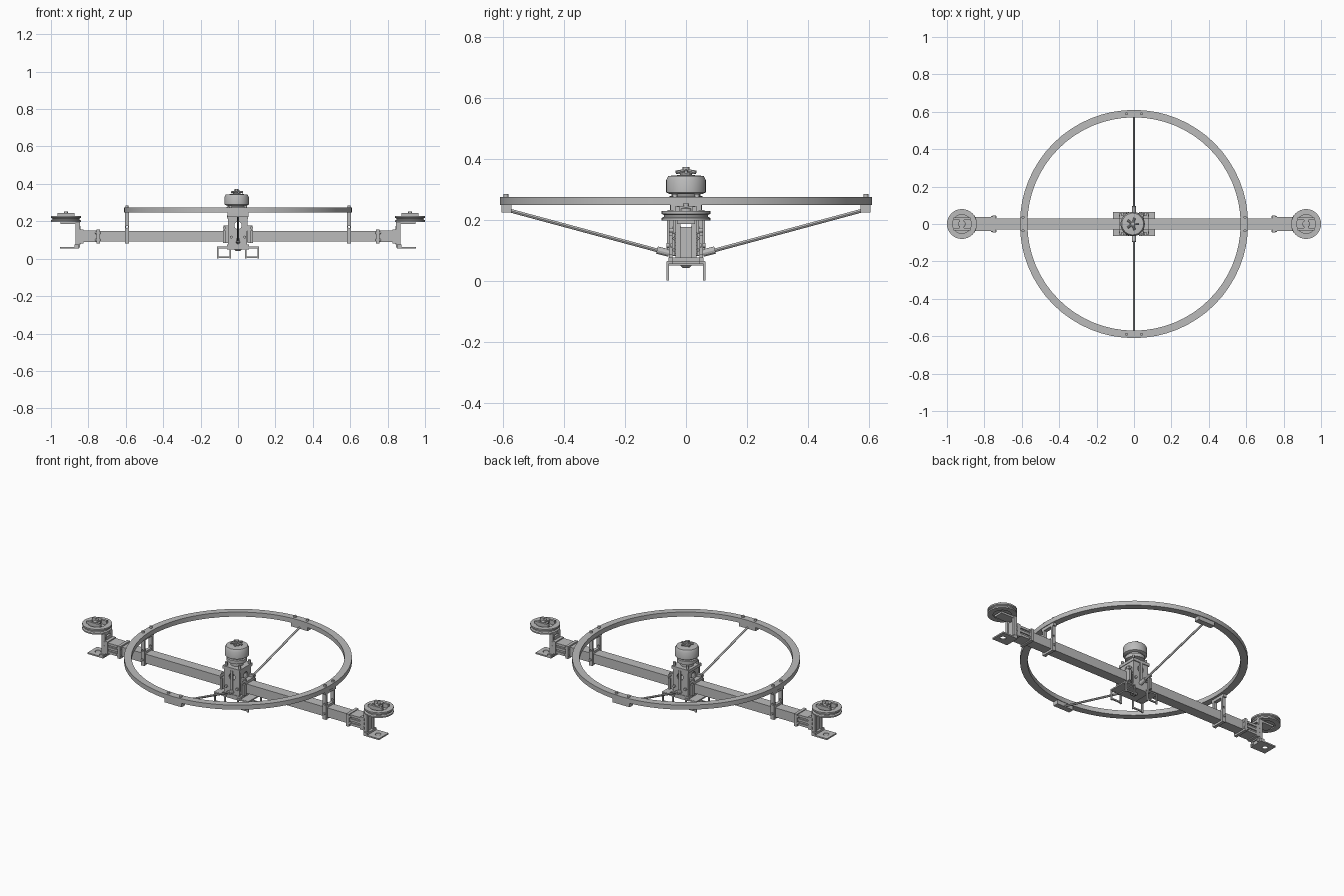
import bpy, bmesh
from math import pi, cos, sin
from mathutils import Vector

cube = bpy.data.objects.get("Cube")
if cube:
    bpy.data.objects.remove(cube)

grey = bpy.data.materials.new("machined_grey")
grey.use_nodes = True
COLOUR = (0.5, 0.5, 0.5, 1)
grey.diffuse_color = COLOUR
grey.node_tree.nodes["Principled BSDF"].inputs["Base Color"].default_value = COLOUR


def add(name, bm):
    bmesh.ops.recalc_face_normals(bm, faces=bm.faces)
    me = bpy.data.meshes.new(name)
    bm.to_mesh(me)
    bm.free()
    me.materials.append(grey)
    ob = bpy.data.objects.new(name, me)
    bpy.context.collection.objects.link(ob)
    return ob


def box(name, x, y, z):
    """Box from (min, max) ranges on each axis."""
    bm = bmesh.new()
    bmesh.ops.create_cube(bm, size=1)
    for v in bm.verts:
        v.co = [(a + b) / 2 + c * (b - a) for (a, b), c in zip((x, y, z), v.co)]
    return add(name, bm)


def rod(name, a, b, r, sides=12):
    """Cylinder between two points."""
    a, b = Vector(a), Vector(b)
    bm = bmesh.new()
    bmesh.ops.create_cone(bm, cap_ends=True, segments=sides, radius1=r, radius2=r, depth=(b - a).length)
    ob = add(name, bm)
    ob.location = (a + b) / 2
    ob.rotation_mode = 'QUATERNION'
    ob.rotation_quaternion = (b - a).to_track_quat('Z', 'Y')
    return ob


def lathe(name, profile, centre=(0, 0), sides=32, closed=False):
    """Revolve (radius, height) points about a vertical axis."""
    bm = bmesh.new()
    rings = [[bm.verts.new((centre[0] + r * cos(2 * pi * i / sides),
                            centre[1] + r * sin(2 * pi * i / sides), z))
              for i in range(sides)] for r, z in profile]
    pairs = list(zip(rings, rings[1:]))
    if closed:
        pairs.append((rings[-1], rings[0]))
    else:
        bm.faces.new(rings[0])
        bm.faces.new(rings[-1])
    for lo, hi in pairs:
        for i in range(sides):
            j = (i + 1) % sides
            bm.faces.new((lo[i], lo[j], hi[j], hi[i]))
    return add(name, bm)


def drill(ob, a, b, r):
    """Cut a round hole through a part."""
    cutter = rod("hole_cutter", a, b, r, 20)
    cutter.hide_render = True
    mod = ob.modifiers.new("hole", 'BOOLEAN')
    mod.operation, mod.object, mod.solver = 'DIFFERENCE', cutter, 'EXACT'
    bpy.context.view_layer.update()
    me = bpy.data.meshes.new_from_object(ob.evaluated_get(bpy.context.evaluated_depsgraph_get()))
    ob.modifiers.clear()
    ob.data = me
    bpy.data.objects.remove(cutter)


def span(s, a, b):
    return tuple(sorted((s * a, s * b)))


# Main beam and guard ring
box("main_beam", (-0.76, 0.76), (-0.03, 0.03), (0.092, 0.147))
lathe("guard_ring", [(0.57, 0.247), (0.61, 0.247), (0.61, 0.274), (0.57, 0.274)], sides=64, closed=True)

for s in (-1, 1):
    # Ring struts straddling the beam
    for t in (-1, 1):
        plate = box("ring_strut_plate", span(s, 0.583, 0.605), span(t, 0.03, 0.042), (0.08, 0.247))
        drill(plate, (s * 0.594, t * 0.02, 0.17), (s * 0.594, t * 0.05, 0.17), 0.006)
        rod("strut_bolt", (s * 0.594, t * 0.036, 0.24), (s * 0.594, t * 0.036, 0.284), 0.008)
        rod("strut_side_bolt", (s * 0.594, t * 0.03, 0.115), (s * 0.594, t * 0.05, 0.115), 0.007)
    box("strut_bridge", span(s, 0.583, 0.605), (-0.05, 0.05), (0.23, 0.247))
    box("strut_cross_bar", span(s, 0.585, 0.603), (-0.035, 0.035), (0.147, 0.16))
    box("strut_base", span(s, 0.585, 0.603), (-0.035, 0.035), (0.08, 0.092))

    # Diagonal braces to the ring
    box("brace_block", (-0.055, 0.055), span(s, 0.572, 0.605), (0.223, 0.247))
    for x in (-0.04, 0.04):
        rod("brace_bolt", (x, s * 0.59, 0.24), (x, s * 0.59, 0.284), 0.008)
    rod("brace_rod", (0, s * 0.06, 0.09), (0, s * 0.59, 0.233), 0.006)
    rod("brace_socket", (0, s * 0.055, 0.09), (0, s * 0.095, 0.1), 0.012)

    # Clamp at each end of the beam
    box("clamp_flange", span(s, 0.738, 0.756), (-0.046, 0.046), (0.082, 0.155))
    box("clamp_end_flange", span(s, 0.825, 0.845), (-0.038, 0.038), (0.082, 0.157))
    for z in (0.088, 0.113, 0.137):
        box("clamp_bar", span(s, 0.75, 0.85), (-0.037, 0.037), (z, z + 0.014))
    box("clamp_core", span(s, 0.75, 0.85), (-0.03, 0.03), (0.092, 0.147))
    for t in (-1, 1):
        for z in (0.1, 0.138):
            rod("clamp_bolt", (s * 0.735, t * 0.038, z), (s * 0.765, t * 0.038, z), 0.006)

    # Upright bracket, lower tray and pulley arm
    for t in (-1, 1):
        box("bracket_upright", span(s, 0.845, 0.868), span(t, 0.018, 0.034), (0.06, 0.198))
    box("bracket_web", span(s, 0.843, 0.86), (-0.025, 0.025), (0.075, 0.175))
    tray = box("lower_tray", span(s, 0.85, 0.952), (-0.045, 0.045), (0.055, 0.063))
    drill(tray, (s * 0.915, 0, 0.04), (s * 0.915, 0, 0.08), 0.016)
    box("tray_lip", span(s, 0.85, 0.875), (-0.045, 0.045), (0.06, 0.075))
    box("pulley_arm", span(s, 0.845, 0.95), (-0.03, 0.03), (0.185, 0.197))

    # Grooved pulley
    lathe("pulley", [(0.05, 0.197), (0.08, 0.197), (0.08, 0.205), (0.072, 0.209), (0.072, 0.215),
                     (0.08, 0.219), (0.08, 0.228), (0.05, 0.228)], (s * 0.92, 0), closed=True)
    lathe("pulley_web", [(0.052, 0.203), (0.052, 0.219)], (s * 0.92, 0))
    lathe("pulley_hub", [(0.02, 0.185), (0.02, 0.236), (0.01, 0.24), (0.01, 0.252)], (s * 0.92, 0), 16)
    for t in (-1, 1):
        box("pulley_cap_bar", span(s, 0.875, 0.965), span(t, 0.022, 0.036), (0.215, 0.243))
    box("pulley_cap_bridge", span(s, 0.908, 0.932), (-0.03, 0.03), (0.225, 0.245))

    # Gearbox walls with bores
    wall = box("gearbox_face", (-0.053, 0.048), span(s, 0.045, 0.055), (0.06, 0.215))
    drill(wall, (0, s * 0.03, 0.178), (0, s * 0.07, 0.178), 0.02)
    side = box("gearbox_side", span(s, 0.042, 0.05), (-0.05, 0.05), (0.147, 0.215))
    drill(side, (s * 0.03, 0, 0.182), (s * 0.07, 0, 0.182), 0.018)

    # Beam saddle with ears
    for t in (-1, 1):
        box("saddle_cheek", span(s, 0.05, 0.078), span(t, 0.03, 0.045), (0.085, 0.178))
        box("saddle_ear", span(s, 0.066, 0.08), span(t, 0.04, 0.056), (0.085, 0.15))
        rod("saddle_bolt", (s * 0.072, t * 0.04, 0.165), (s * 0.072, t * 0.056, 0.165), 0.008)
        rod("gearbox_bolt", (s * 0.036, t * 0.05, 0.115), (s * 0.036, t * 0.064, 0.115), 0.008)

        # Open rectangular feet
        x, y = span(s, 0.038, 0.112), span(t, 0.056, 0.064)
        for z in (0.004, 0.055):
            box("foot_rail", x, y, (z, z + 0.008))
        for a in (0.038, 0.104):
            box("foot_post", span(s, a, a + 0.008), y, (0, 0.063))
    box("saddle_cap", span(s, 0.05, 0.078), (-0.045, 0.045), (0.147, 0.162))
    box("foot_plate", span(s, 0.035, 0.112), (-0.062, 0.062), (0.056, 0.064))
    box("front_gusset", (-0.006, 0.006), span(s, 0.05, 0.062), (0.085, 0.215))

box("base_plate", (-0.06, 0.06), (-0.058, 0.058), (0.05, 0.075))
lathe("base_boss", [(0.012, 0.042), (0.02, 0.05)], sides=16)
box("gearbox_lid", (-0.058, 0.053), (-0.06, 0.06), (0.215, 0.232))

# Motor and its mount
C = (-0.007, 0)
for sx in (-1, 1):
    for sy in (-1, 1):
        rod("motor_standoff", (sx * 0.043, sy * 0.045, 0.232), (sx * 0.043, sy * 0.045, 0.252), 0.008)
lathe("motor_base", [(0.035, 0.232), (0.035, 0.25), (0.055, 0.255), (0.055, 0.275), (0.048, 0.278), (0.048, 0.295)], C)
bell = lathe("motor_bell", [(0.055, 0.284), (0.065, 0.289), (0.065, 0.33), (0.058, 0.343), (0.02, 0.346)], C)
lathe("motor_shaft", [(0.02, 0.344), (0.02, 0.352), (0.011, 0.356), (0.011, 0.372)], C, 12)
for i in range(5):
    a = 2 * pi * i / 5
    rod("motor_spoke", (C[0], 0, 0.36), (C[0] + 0.034 * cos(a), 0.034 * sin(a), 0.355), 0.006, 8)

# Smooth the round parts while keeping their edges crisp
bpy.ops.object.select_all(action='DESELECT')
for ob in bpy.context.collection.objects:
    if ob.type == 'MESH' and ob.name.startswith(("guard", "pulley", "motor", "brace_rod")):
        ob.select_set(True)
        bpy.context.view_layer.objects.active = ob
bpy.ops.object.shade_smooth_by_angle()
